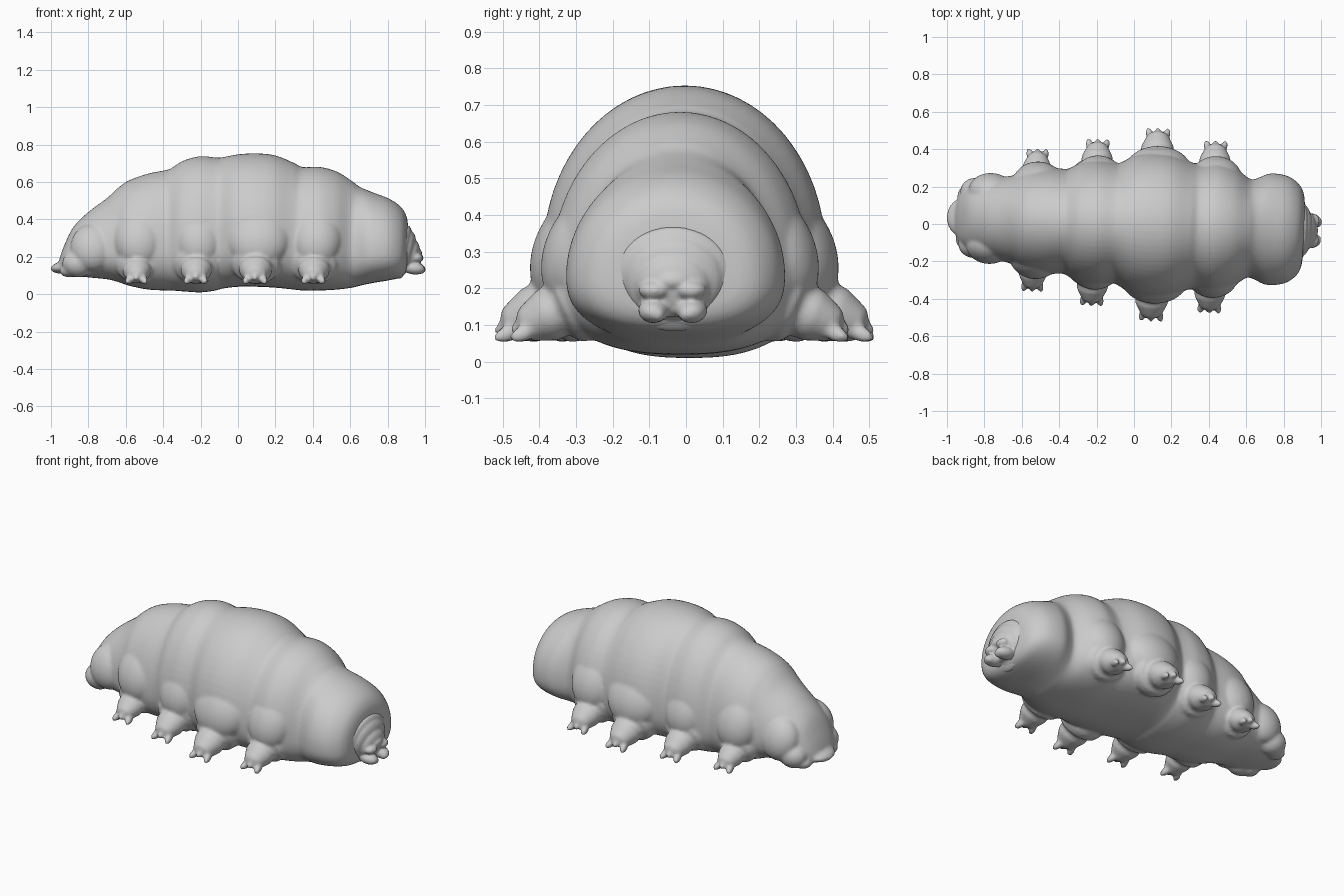
import bpy, bmesh, math
from mathutils import Matrix, Vector

if "Cube" in bpy.data.objects:
    bpy.data.objects.remove(bpy.data.objects["Cube"])

YAW = Matrix.Rotation(math.radians(-2.2), 4, 'Z')   # whole animal is slightly turned


def ball(bm, c, r, rx=0, ry=0, rz=0):
    rot = (Matrix.Rotation(math.radians(rz), 4, 'Z') @ Matrix.Rotation(math.radians(ry), 4, 'Y')
           @ Matrix.Rotation(math.radians(rx), 4, 'X'))
    m = Matrix.Translation(c) @ rot @ Matrix.Diagonal((*r, 1))
    bmesh.ops.create_uvsphere(bm, u_segments=40, v_segments=24, radius=1, matrix=m)


def skin(bm, rings):
    loops = [[bm.verts.new(p) for p in ring] for ring in rings]
    n = len(loops[0])
    for a, b in zip(loops, loops[1:]):
        for i in range(n):
            bm.faces.new((a[i], a[(i + 1) % n], b[(i + 1) % n], b[i]))
    bm.faces.new(loops[0][::-1])
    bm.faces.new(loops[-1])


def turned(bm, start, axis, profile, squash=1.0, n=32):
    # revolved limb along an axis, profile = (distance, radius)
    axis = Vector(axis).normalized()
    u = axis.cross(Vector((0, 0, 1))).normalized()
    v = u.cross(axis)
    skin(bm, [[Vector(start) + axis * t + u * (r * math.cos(2 * math.pi * i / n))
               + v * (r * squash * math.sin(2 * math.pi * i / n)) for i in range(n)]
              for t, r in profile])


def catmull(rows, steps=6):
    out = []
    for i in range(len(rows) - 1):
        p = [rows[max(0, min(len(rows) - 1, i + k))] for k in (-1, 0, 1, 2)]
        for s in range(steps):
            t = s / steps
            out.append([0.5 * (2 * b + (c - a) * t + (2 * a - 5 * b + 4 * c - d) * t * t
                               + (3 * b - a - 3 * c + d) * t ** 3) for a, b, c, d in zip(*p)])
    return out + [list(rows[-1])]


def finish(bm, name, voxel, smooth):
    bmesh.ops.recalc_face_normals(bm, faces=bm.faces)
    bmesh.ops.transform(bm, matrix=YAW, verts=bm.verts)
    me = bpy.data.meshes.new(name)
    bm.to_mesh(me)
    bm.free()
    ob = bpy.data.objects.new(name, me)
    bpy.context.collection.objects.link(ob)
    rem = ob.modifiers.new("fuse", 'REMESH')
    rem.mode, rem.voxel_size, rem.use_smooth_shade = 'VOXEL', voxel, True
    sm = ob.modifiers.new("soften", 'SMOOTH')
    sm.factor, sm.iterations = 0.5, smooth
    return ob


# Trunk: x, half width, bottom z, top z
trunk = [
    (-0.955, 0.08, 0.12, 0.19), (-0.93, 0.13, 0.105, 0.26), (-0.88, 0.17, 0.10, 0.36),
    (-0.80, 0.20, 0.09, 0.44), (-0.70, 0.225, 0.08, 0.515), (-0.64, 0.24, 0.065, 0.57),
    (-0.58, 0.27, 0.045, 0.61), (-0.48, 0.285, 0.025, 0.645), (-0.38, 0.28, 0.02, 0.665),
    (-0.355, 0.285, 0.02, 0.675), (-0.29, 0.32, 0.015, 0.715), (-0.20, 0.335, 0.01, 0.738),
    (-0.12, 0.325, 0.02, 0.731), (-0.085, 0.325, 0.03, 0.732), (0.0, 0.37, 0.04, 0.748),
    (0.10, 0.385, 0.04, 0.753), (0.20, 0.375, 0.035, 0.742), (0.30, 0.34, 0.025, 0.702),
    (0.345, 0.335, 0.02, 0.68), (0.44, 0.35, 0.02, 0.68), (0.53, 0.32, 0.025, 0.655),
    (0.61, 0.265, 0.035, 0.605), (0.65, 0.27, 0.045, 0.575), (0.72, 0.298, 0.06, 0.545),
    (0.81, 0.288, 0.075, 0.51), (0.87, 0.25, 0.09, 0.468), (0.90, 0.20, 0.12, 0.42),
    (0.91, 0.13, 0.16, 0.36)]
body = bmesh.new()
rings = []
for x, w, lo, hi in catmull(trunk):
    mid = lo + (hi - lo) * 0.36
    ring = []
    for i in range(64):
        a = 2 * math.pi * i / 64
        c, s = math.cos(a), math.sin(a)
        if s >= 0:
            ring.append((x, w * c, mid + (hi - mid) * s))
        else:   # flatter belly
            ring.append((x, w * math.copysign(abs(c) ** 0.8, c), mid - (mid - lo) * abs(s) ** 0.8))
    rings.append(ring)
skin(body, rings)

# Legs: x, skirt half length, skirt reach, foot tip reach, size
legs = [(-0.53, 0.14, 0.325, 0.375, 0.86), (-0.21, 0.135, 0.37, 0.44, 0.95),
        (0.11, 0.175, 0.432, 0.51, 1.0), (0.42, 0.14, 0.39, 0.455, 0.95)]
leg_profile = [(-0.12, 0.11), (0.0, 0.135), (0.06, 0.135), (0.095, 0.12), (0.105, 0.095),
               (0.12, 0.088), (0.15, 0.088), (0.19, 0.07), (0.22, 0.055), (0.235, 0.03)]
for x, half, skirt, tip, k in legs:
    for s in (-1, 1):
        # overhanging skirt of the segment
        ball(body, (x + 0.01, s * (skirt - 0.135), 0.30), (half, 0.115, 0.17), rx=s * 22)
        # leg with folded sock and foot
        ax = Vector((0, s * 0.9, -0.40)).normalized()
        end = Vector((x, s * tip, 0.085))
        start = end - ax * 0.255 * k
        turned(body, start, ax, [(t * k, r * k) for t, r in leg_profile], 0.88)
        # toes
        for d, dz in ((-0.045, -0.008), (0.0, 0.012), (0.045, -0.008)):
            ball(body, end + Vector((d * k, -s * 0.03, dz)), (0.02, 0.042, 0.022),
                 rx=-s * 22, rz=-s * d * 350)

# Hind legs folded against the tail, and tail tip
for s in (-1, 1):
    ball(body, (-0.77, s * 0.15, 0.25), (0.12, 0.09, 0.13), rx=s * 15)
    ball(body, (-0.85, s * 0.14, 0.165), (0.085, 0.075, 0.075))
    ball(body, (-0.90, s * 0.115, 0.125), (0.05, 0.055, 0.035))
ball(body, (-0.925, 0, 0.145), (0.078, 0.10, 0.034), ry=-8)
finish(body, "body", 0.010, 4)

# Snout: telescoping mouth rings
snout = bmesh.new()
ball(snout, (0.885, 0, 0.225), (0.042, 0.165, 0.145), ry=10)
ball(snout, (0.905, 0, 0.225), (0.045, 0.135, 0.115), ry=10)
ball(snout, (0.93, 0, 0.205), (0.042, 0.10, 0.085), ry=10)
for s in (-1, 1):
    ball(snout, (0.955, s * 0.05, 0.195), (0.036, 0.042, 0.026))         # upper lip
    ball(snout, (0.94, s * 0.052, 0.14), (0.062, 0.042, 0.034), ry=8)    # lower lobe
    ball(snout, (0.972, s * 0.04, 0.13), (0.03, 0.022, 0.022))           # mouth tip
ball(snout, (0.955, 0, 0.22), (0.03, 0.05, 0.025))
finish(snout, "snout", 0.007, 3)
